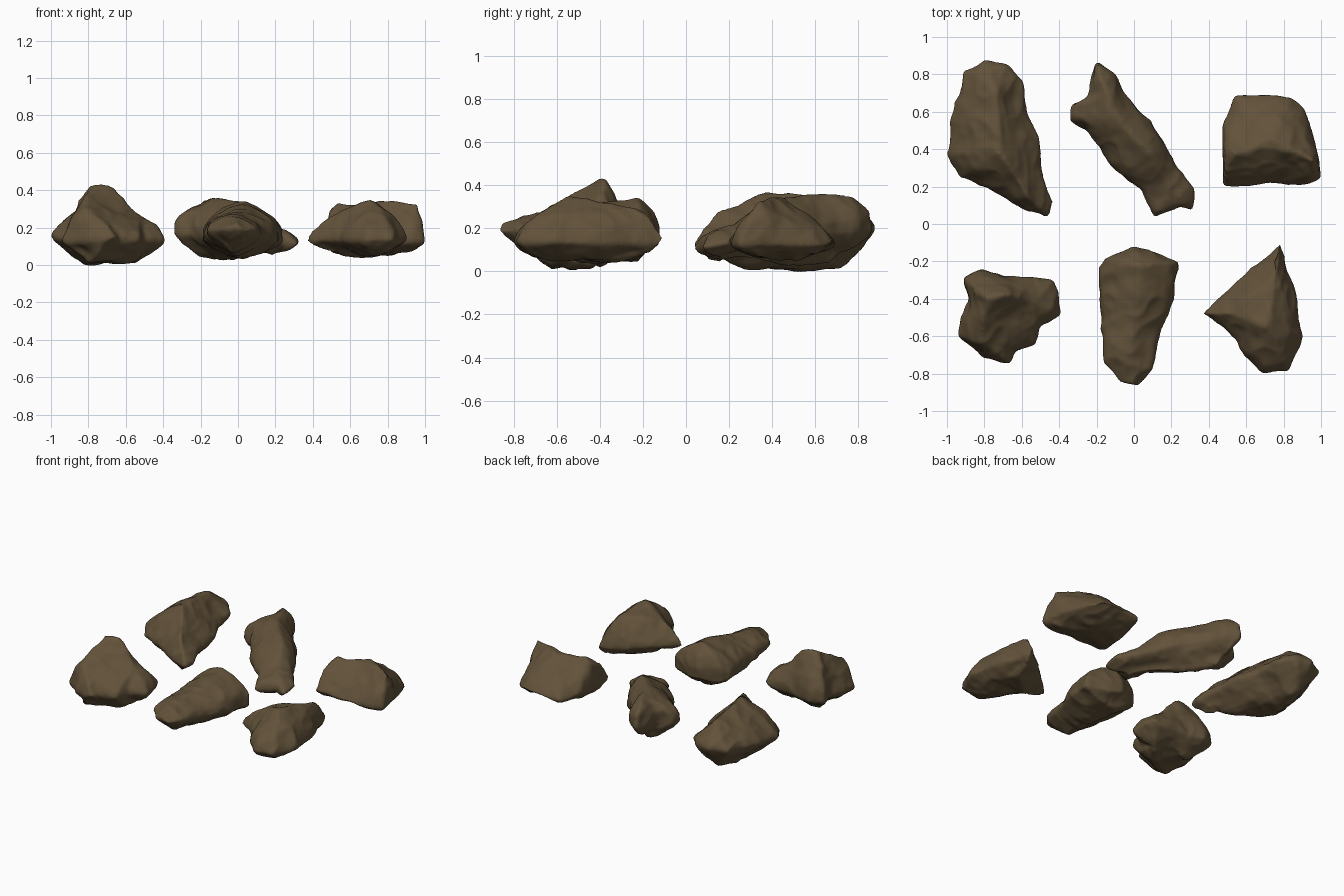
import bpy, bmesh, math, random
from mathutils import Vector, noise

cube = bpy.data.objects.get("Cube")
if cube:
    bpy.data.objects.remove(cube, do_unlink=True)

# One earthy brown for every stone
brown = bpy.data.materials.new("earth_brown")
brown.use_nodes = True
colour = (0.122, 0.084, 0.042, 1)
brown.diffuse_color = colour
shader = brown.node_tree.nodes["Principled BSDF"]
shader.inputs["Base Color"].default_value = colour
shader.inputs["Roughness"].default_value = 0.9


def resample(points, step=0.03):
    """Walk a closed outline and return evenly spaced points."""
    result = []
    for a, b in zip(points, points[1:] + points[:1]):
        count = max(1, round((b - a).length / step))
        result += [a.lerp(b, i / count) for i in range(count)]
    return result


def nearest_on_crest(p, crest):
    """Closest crest point to p, measured in plan."""
    best, best_distance = None, math.inf
    for a, b in zip(crest, crest[1:]):
        run = (b - a).xy
        t = max(0, min(1, (p - a.xy).dot(run) / run.length_squared))
        c = a.lerp(b, t)
        distance = (c.xy - p).length
        if distance < best_distance:
            best, best_distance = c, distance
    return best


def loft(outline, crest, low, belt, tilt, power):
    """Closed shell: rounded underside, tilted belt on the outline, slopes up to the crest."""
    bm = bmesh.new()
    spokes = [(p, nearest_on_crest(p, crest)) for p in resample(outline)]
    ys = [p.y for p in outline]
    middle = (min(ys) + max(ys)) / 2
    rings = []

    def add_ring(s, upper):
        ring = []
        for p, c in spokes:
            xy = p.lerp(c.xy, s)
            edge = belt + tilt * (p.y - middle)
            if upper:
                z = edge + (c.z - edge) * s ** power
            else:
                inset = (xy - p).length
                z = edge + (low - edge) * min(1, inset / 0.16) ** 0.8
            ring.append(bm.verts.new((xy.x, xy.y, z)))
        rings.append(ring)

    for s in (0.9, 0.65, 0.4, 0.2, 0.08):
        add_ring(s, False)
    for s in (0, 0.03, 0.08, 0.16, 0.3, 0.5, 0.75, 0.95):
        add_ring(s, True)

    n = len(spokes)
    for r0, r1 in zip(rings, rings[1:]):
        for i in range(n):
            j = (i + 1) % n
            bm.faces.new((r0[i], r0[j], r1[j], r1[i]))
    bm.faces.new(rings[0][::-1])
    bm.faces.new(rings[-1])
    bmesh.ops.triangulate(bm, faces=bm.faces[:])
    bmesh.ops.recalc_face_normals(bm, faces=bm.faces[:])
    return bm


def weather(bm, seed):
    """Chip shallow facets off the stone, then add lumps and fine grain."""
    rng = random.Random(seed)
    for _ in range(6):
        angle = rng.uniform(0, math.tau)
        steep = rng.choice((-1, 1)) * rng.uniform(0.7, 1.6)
        d = Vector((math.cos(angle), math.sin(angle), steep)).normalized()
        reach = max(v.co.dot(d) for v in bm.verts) - rng.uniform(0.006, 0.02)
        for v in bm.verts:
            over = v.co.dot(d) - reach
            if over > 0:
                v.co -= d * over * 0.8
    bm.normal_update()
    offset = Vector((seed * 3.7, seed * 1.9, seed))
    moves = []
    for v in bm.verts:
        q = v.co + offset
        lump = noise.noise(q * 5) * 0.018
        crease = (0.25 - abs(noise.noise(q * 8))) * 0.016
        grain = noise.noise(q * 20) * 0.003
        moves.append(v.normal * (0.002 + lump + crease + grain))
    for v, move in zip(bm.verts, moves):
        v.co += move


def rock(name, seed, low, belt, tilt, power, outline, crest):
    outline = [Vector(p) for p in outline]
    crest = [Vector(p) for p in crest]
    mesh = bpy.data.meshes.new(name)
    bm = loft(outline, crest, low, belt, tilt, power)
    bm.to_mesh(mesh)
    bm.free()
    obj = bpy.data.objects.new(name, mesh)
    bpy.context.scene.collection.objects.link(obj)

    # Even out the shell before weathering
    remesh = obj.modifiers.new("even_skin", 'REMESH')
    remesh.mode = 'VOXEL'
    remesh.voxel_size = 0.012
    soften = obj.modifiers.new("soften", 'SMOOTH')
    soften.factor = 0.5
    soften.iterations = 6
    bm = bmesh.new()
    bm.from_object(obj, bpy.context.evaluated_depsgraph_get())
    obj.modifiers.clear()

    weather(bm, seed)
    for f in bm.faces:
        f.smooth = True
        f.material_index = 0
    bm.to_mesh(mesh)
    bm.free()
    mesh.materials.clear()
    mesh.materials.append(brown)


# Long boulder, blunt and high at the back, tapering to the front
rock("back_right_boulder", 1, 0.015, 0.16, 0.1, 0.7,
     [(-.91, .82), (-.8, .87), (-.68, .86), (-.59, .76), (-.57, .6), (-.51, .47),
      (-.5, .3), (-.44, .12), (-.46, .04), (-.57, .07), (-.72, .16), (-.8, .2),
      (-.93, .25), (-1, .37), (-.97, .62)],
     [(-.74, .7, .34), (-.71, .38, .37), (-.57, .17, .29)])

# Broad slanting stone, boxy and tall at its forked end
rock("back_middle_shard", 2, 0.035, 0.15, 0.11, 0.4,
     [(-.2, .86), (-.11, .8), (-.06, .7), (.09, .55), (.155, .43), (.21, .34),
      (.32, .19), (.32, .08), (.25, .1), (.11, .04), (.07, .11), (.03, .19),
      (-.13, .32), (-.25, .51), (-.34, .55), (-.33, .63), (-.26, .67), (-.24, .76)],
     [(-.17, .77, .35), (-.1, .58, .36), (.08, .38, .32), (.2, .18, .2)])

# Blocky stone with a straight ridge running across it
rock("back_left_block", 3, 0.06, 0.12, 0, 0.75,
     [(.48, .19), (.48, .55), (.55, .68), (.7, .7), (.84, .69), (.91, .62),
      (.98, .42), (.99, .25), (.93, .22), (.7, .21)],
     [(.5, .37, .33), (.75, .44, .35), (.96, .34, .34)])

# Tall stone with a steep peak at the back, a front shoulder and a side lobe
rock("front_right_peak", 4, 0.01, 0.13, 0, 0.55,
     [(-.91, -.29), (-.82, -.25), (-.7, -.28), (-.55, -.29), (-.43, -.3),
      (-.4, -.38), (-.4, -.48), (-.5, -.55), (-.53, -.65), (-.63, -.68),
      (-.66, -.75), (-.8, -.71), (-.93, -.6), (-.93, -.5), (-.89, -.4)],
     [(-.82, -.62, .3), (-.78, -.41, .44), (-.69, -.38, .44), (-.53, -.42, .28)])

# Boxy wedge with a raised nose at the front and a steep back
rock("front_middle_wedge", 5, 0.045, 0.15, -0.12, 0.38,
     [(-.2, -.25), (-.17, -.18), (0, -.12), (.12, -.15), (.25, -.2), (.22, -.35),
      (.18, -.5), (.12, -.65), (.1, -.78), (.03, -.87), (-.08, -.84),
      (-.16, -.74), (-.17, -.5), (-.19, -.33)],
     [(-.03, -.74, .26), (.01, -.45, .3), (.04, -.22, .35)])

# Pointed stone with a broad craggy top reaching toward its tip
rock("front_left_point", 6, 0.045, 0.13, 0, 0.6,
     [(.37, -.48), (.5, -.36), (.62, -.24), (.73, -.16), (.78, -.1), (.81, -.25),
      (.87, -.38), (.88, -.5), (.91, -.6), (.82, -.78), (.69, -.8), (.6, -.7),
      (.55, -.62), (.47, -.55)],
     [(.53, -.48, .29), (.72, -.55, .35), (.76, -.36, .32), (.77, -.19, .31)])
